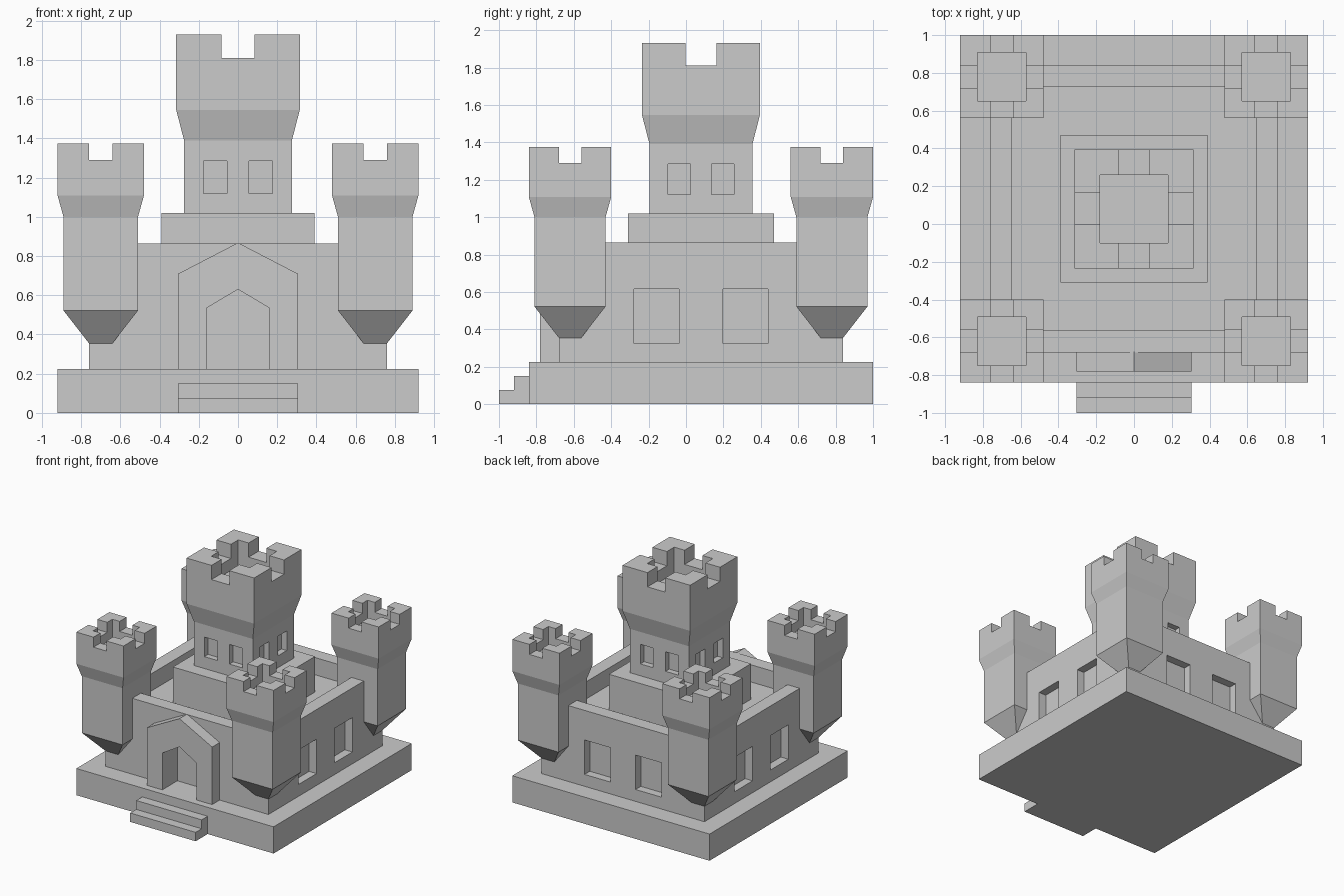
import bpy, bmesh

if "Cube" in bpy.data.objects:
    bpy.data.objects.remove(bpy.data.objects["Cube"])

CY = 0.08  # castle centre in y (the steps stick out in front)

stone = bpy.data.materials.new("grey_stone")
stone.diffuse_color = (0.6, 0.6, 0.6, 1)
stone.use_nodes = True
stone.node_tree.nodes["Principled BSDF"].inputs["Base Color"].default_value = stone.diffuse_color


def make(name, bm):
    bmesh.ops.recalc_face_normals(bm, faces=bm.faces)
    me = bpy.data.meshes.new(name)
    bm.to_mesh(me)
    bm.free()
    me.materials.append(stone)
    ob = bpy.data.objects.new(name, me)
    bpy.context.collection.objects.link(ob)
    return ob


def loft(name, x, y, rings):
    """Square sections (half width, z) joined from first to last."""
    bm = bmesh.new()
    loops = [[bm.verts.new((x + sx * w, y + sy * w, z))
              for sx, sy in ((-1, -1), (1, -1), (1, 1), (-1, 1))] for w, z in rings]
    for a, b in zip(loops, loops[1:]):
        for i in range(4):
            j = (i + 1) % 4
            bm.faces.new((a[i], a[j], b[j], b[i]))
    bm.faces.new(loops[0][::-1])
    bm.faces.new(loops[-1])
    return make(name, bm)


def prism(name, pts, y0, y1):
    """Front (x, z) outline extruded from y0 to y1."""
    bm = bmesh.new()
    f = bm.faces.new([bm.verts.new((x, y0, z)) for x, z in pts])
    ext = bmesh.ops.extrude_face_region(bm, geom=[f])["geom"]
    for v in ext:
        if isinstance(v, bmesh.types.BMVert):
            v.co.y = y1
    return make(name, bm)


def box(name, x0, x1, y0, y1, z0, z1):
    return prism(name, [(x0, z0), (x1, z0), (x1, z1), (x0, z1)], y0, y1)


def gable(w, z0, eave, top):
    return [(-w, z0), (w, z0), (w, eave), (0, top), (-w, eave)]


def cut(ob, cutters):
    """Subtract the cutters, bake the result and remove them."""
    for c in cutters:
        m = ob.modifiers.new("cut", 'BOOLEAN')
        m.operation, m.solver, m.object = 'DIFFERENCE', 'EXACT', c
        c.hide_render = True
    dg = bpy.context.evaluated_depsgraph_get()
    me = bpy.data.meshes.new_from_object(ob.evaluated_get(dg))
    ob.modifiers.clear()
    ob.data = me
    for c in cutters:
        bpy.data.objects.remove(c)


def window_cutters(half, offset, w, z0, z1, depth, sides):
    """Pairs of window recesses on the chosen sides of a square block."""
    out = []
    for side in sides:
        s = 1 if side[0] == '+' else -1
        a, b = sorted((s * (half - depth), s * (half + 0.1)))
        for o in (-offset, offset):
            if side[1] == 'x':
                out.append(box("cutter", a, b, CY + o - w, CY + o + w, z0, z1))
            else:
                out.append(box("cutter", o - w, o + w, CY + a, CY + b, z0, z1))
    return out


def notch_cutters(x, y, w, z):
    """Crossed slots that leave four corner merlons."""
    return [box("cutter", x - w, x + w, y - 0.5, y + 0.5, z, z + 0.4),
            box("cutter", x - 0.5, x + 0.5, y - w, y + w, z, z + 0.4)]


# Base slab and front steps
box("base_slab", -0.92, 0.92, CY - 0.92, CY + 0.92, 0, 0.225)
box("lower_step", -0.305, 0.305, -1.0, -0.84, 0, 0.075)
box("upper_step", -0.305, 0.305, -0.92, -0.84, 0.075, 0.15)

# Curtain wall with sunken courtyard, windows and door recess
door = gable(0.16, 0.225, 0.535, 0.63)
wall = loft("curtain_wall", 0, CY,
            [(0.76, 0.225), (0.76, 0.865), (0.645, 0.865), (0.645, 0.72)])
cut(wall, window_cutters(0.76, 0.238, 0.12, 0.325, 0.615, 0.07, ('+x', '-x', '+y'))
    + [prism("cutter", door, -0.9, -0.58)])

# Gabled gatehouse porch
porch = prism("gate_porch", gable(0.305, 0.225, 0.71, 0.868), -0.78, -0.675)
cut(porch, [prism("cutter", gable(0.16, 0.1, 0.535, 0.63), -0.9, -0.5)])

# Keep: plinth and flared tower
box("keep_plinth", -0.39, 0.39, CY - 0.39, CY + 0.39, 0.72, 1.02)
keep = loft("keep_tower", 0, CY,
            [(0.275, 1.02), (0.275, 1.39), (0.315, 1.545), (0.315, 1.93),
             (0.18, 1.93), (0.18, 1.71)])
cut(keep, window_cutters(0.275, 0.117, 0.06, 1.12, 1.285, 0.05, ('+x', '-x', '+y', '-y'))
    + notch_cutters(0, CY, 0.083, 1.81))

# Four corner turrets with tapered undersides
for sx in (-1, 1):
    for sy in (-1, 1):
        x, y = sx * 0.70, CY + sy * 0.70
        t = loft("corner_turret", x, y,
                 [(0.06, 0.355), (0.19, 0.522), (0.19, 1.0), (0.22, 1.108), (0.22, 1.375),
                  (0.128, 1.375), (0.128, 1.21)])
        cut(t, notch_cutters(x, y, 0.06, 1.29))
